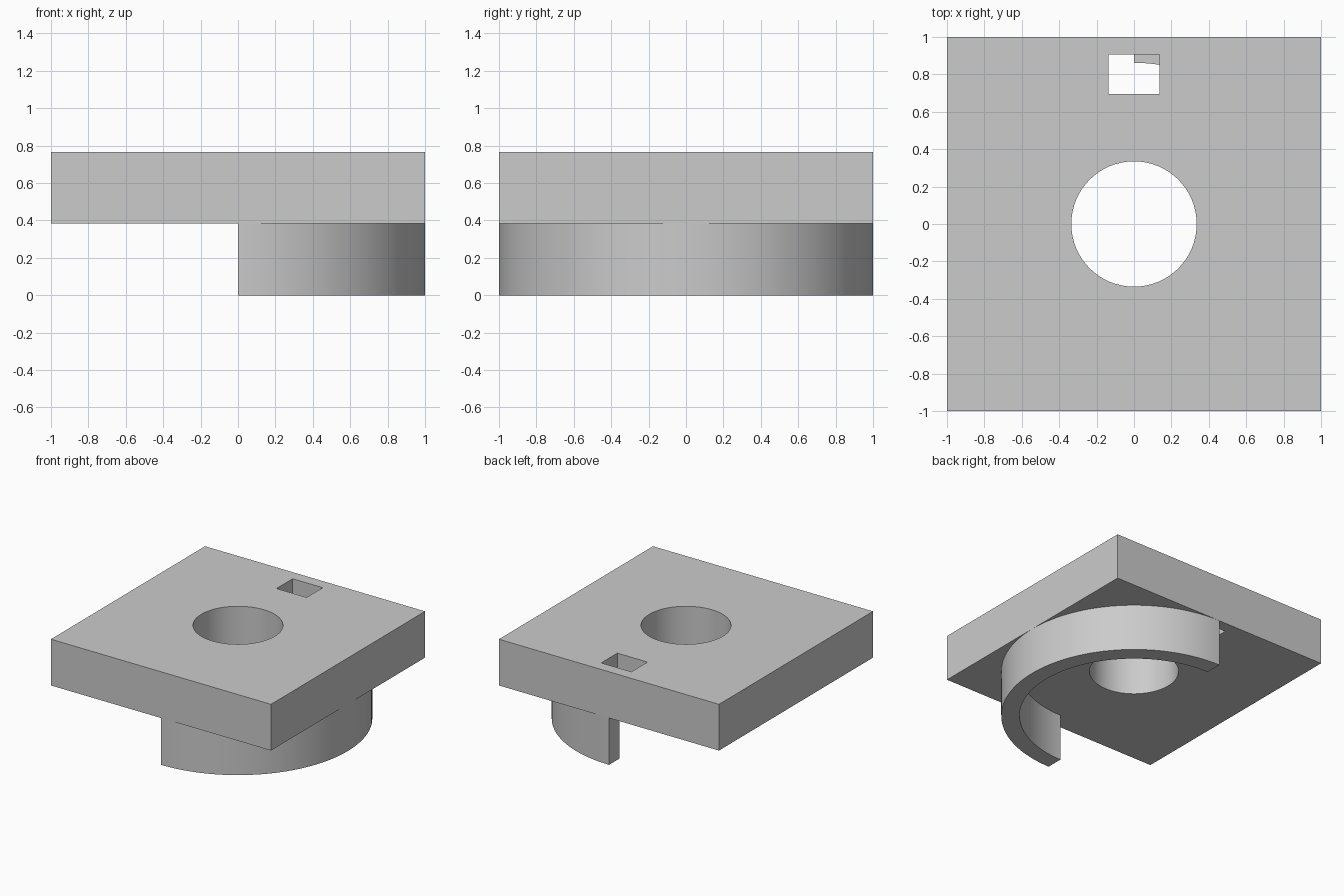
import bpy, bmesh
from math import pi, sin, cos

if "Cube" in bpy.data.objects:
    bpy.data.objects.remove(bpy.data.objects["Cube"], do_unlink=True)

BASE, TOP = 0.385, 0.765      # plate underside and top
HOLE_R = 0.335
RING_IN, RING_OUT = 0.862, 1.0

grey = bpy.data.materials.new("light_grey")
grey.use_nodes = True
grey.diffuse_color = (0.6, 0.6, 0.6, 1)
grey.node_tree.nodes["Principled BSDF"].inputs["Base Color"].default_value = (0.6, 0.6, 0.6, 1)


def prism(name, outline, z0, z1):
    """Extrude a counter-clockwise outline from z0 to z1."""
    bm = bmesh.new()
    face = bm.faces.new([bm.verts.new((x, y, z0)) for x, y in outline])
    top = bmesh.ops.extrude_face_region(bm, geom=[face], use_keep_orig=True)["geom"]
    bmesh.ops.translate(bm, vec=(0, 0, z1 - z0),
                        verts=[g for g in top if isinstance(g, bmesh.types.BMVert)])
    bmesh.ops.recalc_face_normals(bm, faces=bm.faces)
    mesh = bpy.data.meshes.new(name)
    bm.to_mesh(mesh)
    bm.free()
    mesh.materials.append(grey)
    obj = bpy.data.objects.new(name, mesh)
    bpy.context.collection.objects.link(obj)
    return obj


def arc(radius, start, end, steps):
    angles = [start + (end - start) * i / steps for i in range(steps + 1)]
    return [(radius * cos(a), radius * sin(a)) for a in angles]


def rect(x0, x1, y0, y1):
    return [(x0, y0), (x1, y0), (x1, y1), (x0, y1)]


def select_only(obj):
    bpy.ops.object.select_all(action="DESELECT")
    obj.select_set(True)
    bpy.context.view_layer.objects.active = obj


# Square plate with a round bore and a rectangular slot
plate = prism("plate", rect(-1, 1, -1, 1), BASE, TOP)
cutters = [
    prism("bore_cutter", arc(HOLE_R, 0, 2 * pi, 96)[:-1], BASE - 0.1, TOP + 0.1),
    prism("slot_cutter", rect(-0.137, 0.137, 0.695, 0.905), BASE - 0.1, TOP + 0.1),
]
select_only(plate)
for cutter in cutters:
    cutter.hide_render = True
    mod = plate.modifiers.new(cutter.name, "BOOLEAN")
    mod.operation, mod.solver, mod.object = "DIFFERENCE", "EXACT", cutter
    bpy.ops.object.modifier_apply(modifier=mod.name)
for cutter in cutters:
    bpy.data.objects.remove(cutter, do_unlink=True)

# Half-ring skirt below the plate, on the +x side
skirt = prism("half_ring_skirt",
              arc(RING_OUT, -pi / 2, pi / 2, 64) + arc(RING_IN, pi / 2, -pi / 2, 64),
              0, BASE)

for part in (plate, skirt):
    select_only(part)
    bpy.ops.object.shade_smooth_by_angle(angle=pi / 6)
